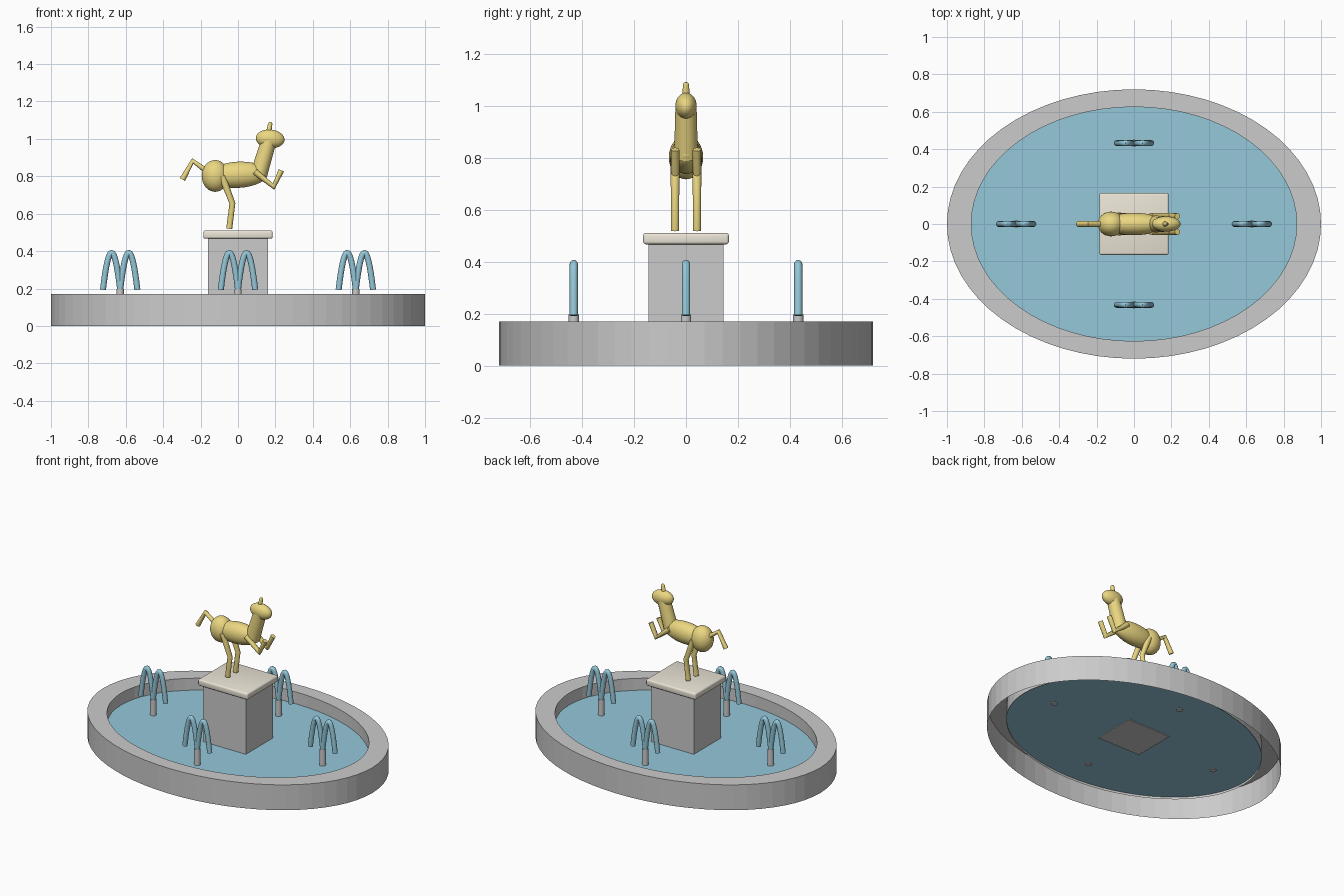
import bpy, bmesh, math
from mathutils import Vector, Matrix

if "Cube" in bpy.data.objects:
    bpy.data.objects.remove(bpy.data.objects["Cube"])


def material(name, rgb):
    m = bpy.data.materials.new(name)
    m.diffuse_color = (*rgb, 1)
    m.use_nodes = True
    m.node_tree.nodes["Principled BSDF"].inputs["Base Color"].default_value = m.diffuse_color
    return m


GOLD = material("gold", (0.83, 0.68, 0.22))
WATER = material("water", (0.30, 0.58, 0.70))
STONE = material("stone", (0.62, 0.63, 0.60))
PALE = material("pale_stone", (0.78, 0.78, 0.76))
BEIGE = material("beige_stone", (0.84, 0.79, 0.68))


def finish(name, mesh, mat, smooth=True):
    ob = bpy.data.objects.new(name, mesh)
    bpy.context.collection.objects.link(ob)
    mesh.materials.clear()
    mesh.materials.append(mat)
    if smooth:
        bpy.ops.object.select_all(action='DESELECT')
        ob.select_set(True)
        bpy.context.view_layer.objects.active = ob
        bpy.ops.object.shade_smooth_by_angle(angle=math.radians(40))
    return ob


def from_bm(name, bm, mat, smooth=True):
    mesh = bpy.data.meshes.new(name)
    bm.to_mesh(mesh)
    bm.free()
    return finish(name, mesh, mat, smooth)


def box(name, size, z0, z1, mat, bevel=0):
    bm = bmesh.new()
    bmesh.ops.create_cube(bm, size=1, matrix=Matrix.Translation((0, 0, (z0 + z1) / 2))
                          @ Matrix.Diagonal((*size, z1 - z0, 1)))
    if bevel:
        bmesh.ops.bevel(bm, geom=bm.edges[:], offset=bevel, segments=3,
                        profile=0.5, affect='EDGES')
    return from_bm(name, bm, mat, bool(bevel))


def ellipsoid(name, center, radii, mat, tilt=0):
    bm = bmesh.new()
    bmesh.ops.create_uvsphere(bm, u_segments=32, v_segments=16, radius=1,
                              matrix=Matrix.Translation(center) @ Matrix.Rotation(tilt, 4, 'Y')
                              @ Matrix.Diagonal((*radii, 1)))
    return from_bm(name, bm, mat)


def tube(name, paths, mat):
    """Sweep round tubes; each path is a list of (x, y, z, radius)."""
    cu = bpy.data.curves.new(name, 'CURVE')
    cu.dimensions = '3D'
    cu.bevel_depth = 1
    cu.bevel_resolution = 4
    cu.use_fill_caps = True
    for path in paths:
        sp = cu.splines.new('POLY')
        sp.points.add(len(path) - 1)
        for p, (x, y, z, r) in zip(sp.points, path):
            p.co = (x, y, z, 1)
            p.radius = r
    tmp = bpy.data.objects.new(name + "_path", cu)
    bpy.context.collection.objects.link(tmp)
    dg = bpy.context.evaluated_depsgraph_get()
    mesh = bpy.data.meshes.new_from_object(tmp.evaluated_get(dg))
    bpy.data.objects.remove(tmp)
    return finish(name, mesh, mat)


# Oval basin wall, open underneath
N = 64
bm = bmesh.new()
profile = [(1.0, 0.72, 0), (1.0, 0.72, 0.17), (0.87, 0.626, 0.17), (0.87, 0.626, 0.075)]
rings = [[bm.verts.new((a * math.cos(2 * math.pi * i / N), b * math.sin(2 * math.pi * i / N), z))
          for i in range(N)] for a, b, z in profile]
for lo, hi in zip(rings, rings[1:]):
    for i in range(N):
        j = (i + 1) % N
        bm.faces.new((lo[i], lo[j], hi[j], hi[i]))
from_bm("basin_wall", bm, STONE, False)

# Water surface
bm = bmesh.new()
bmesh.ops.create_circle(bm, cap_ends=True, segments=N, radius=1,
                        matrix=Matrix.Translation((0, 0, 0.09)) @ Matrix.Diagonal((0.87, 0.626, 1, 1)))
from_bm("water_surface", bm, WATER, False)

# Plinth
box("plinth", (0.32, 0.29), 0.085, 0.47, PALE)
box("plinth_cap", (0.37, 0.33), 0.467, 0.51, BEIGE, 0.01)

# Nozzles with twin arching jets
for k, (x, y) in enumerate([(0.63, 0), (-0.63, 0), (0, 0.432), (0, -0.432)]):
    tube(f"nozzle_{k}", [[(x, y, 0.085, 0.02), (x, y, 0.197, 0.02)]], STONE)
    arcs = []
    for s in (-1, 1):
        ts = [i / 16 for i in range(17)]
        arcs.append([(x + s * 0.092 * t, y, 0.193 + 0.198 * 4 * t * (1 - t), 0.016) for t in ts])
    tube(f"water_jets_{k}", arcs, WATER)

# Statue body
ellipsoid("body", (0, 0, 0.808), (0.16, 0.06, 0.07), GOLD, math.radians(-3))
ellipsoid("rump", (-0.122, 0, 0.802), (0.072, 0.066, 0.085), GOLD)
tube("neck", [[(0.108, 0, 0.80, 0.046), (0.165, 0, 0.99, 0.041)]], GOLD)
ellipsoid("head", (0.172, 0, 1.0), (0.077, 0.041, 0.05), GOLD, math.radians(5))
tube("horn", [[(0.163, 0, 1.03, 0.014), (0.172, 0, 1.08, 0.012), (0.174, 0, 1.087, 0.009),
               (0.175, 0, 1.091, 0.004)]], GOLD)
tube("tail", [[(-0.15, 0, 0.815, 0.016), (-0.242, 0, 0.882, 0.015), (-0.297, 0, 0.783, 0.016)]], GOLD)

# Legs on both sides
for side, y in (("left", 0.042), ("right", -0.042)):
    tube(f"front_leg_{side}", [[(0.09, y, 0.825, 0.018), (0.19, y, 0.745, 0.017),
                                (0.232, y, 0.832, 0.016)]], GOLD)
    tube(f"hind_leg_{side}", [[(-0.085, y, 0.80, 0.019), (-0.03, y, 0.655, 0.016),
                               (-0.047, y, 0.519, 0.016)]], GOLD)
